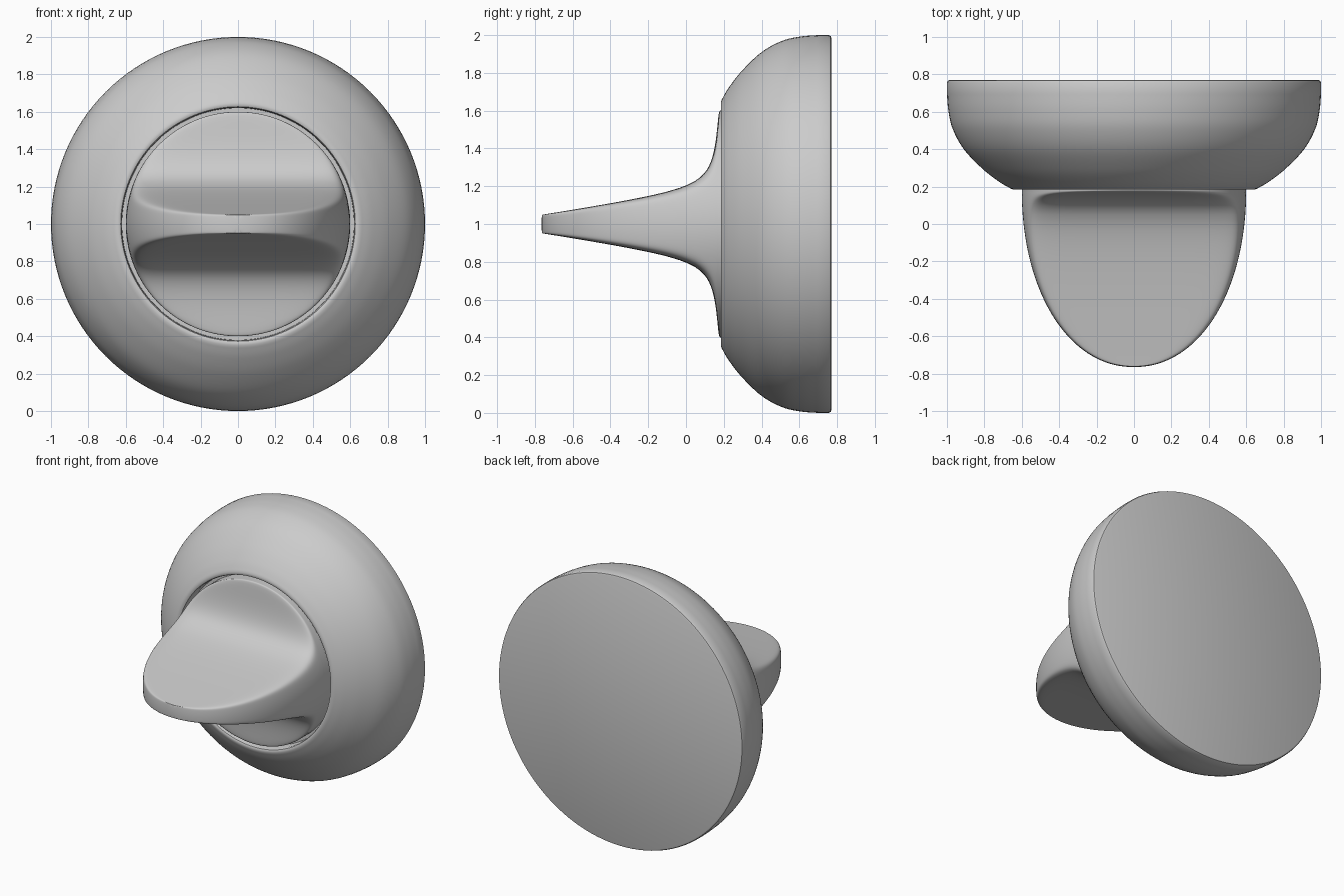
import bpy, bmesh, math

if "Cube" in bpy.data.objects:
    bpy.data.objects.remove(bpy.data.objects["Cube"])


def spline(pts, n=6):
    """Catmull-Rom curve through the points."""
    out = []
    ext = [pts[0]] + pts + [pts[-1]]
    for a, b, c, d in zip(ext, ext[1:], ext[2:], ext[3:]):
        for k in range(n):
            t = k / n
            out.append(tuple(0.5 * (2 * q + (r - p) * t + (2 * p - 5 * q + 4 * r - s) * t * t
                                    + (3 * q - p - 3 * r + s) * t ** 3)
                             for p, q, r, s in zip(a, b, c, d)))
    return out + [pts[-1]]


def loft(name, rings):
    """Skin a list of equally sized rings and cap both ends."""
    bm = bmesh.new()
    loops = [[bm.verts.new(p) for p in ring] for ring in rings]
    n = len(rings[0])
    for a, b in zip(loops, loops[1:]):
        for i in range(n):
            j = (i + 1) % n
            bm.faces.new((a[i], a[j], b[j], b[i]))
    bm.faces.new(loops[0])
    bm.faces.new(loops[-1])
    bmesh.ops.recalc_face_normals(bm, faces=bm.faces)
    mesh = bpy.data.meshes.new(name)
    bm.to_mesh(mesh)
    bm.free()
    ob = bpy.data.objects.new(name, mesh)
    bpy.context.collection.objects.link(ob)
    bpy.ops.object.select_all(action='DESELECT')
    bpy.context.view_layer.objects.active = ob
    ob.select_set(True)
    bpy.ops.object.shade_smooth_by_angle(angle=math.radians(40))
    return ob


# Round backplate: domed profile (radius, y) turned about the y axis
back_edge = [(0.985, 0.77), (0.995, 0.766), (1.0, 0.755)]
dome = spline([(1.0, 0.70), (0.993, 0.61), (0.97, 0.51), (0.91, 0.40), (0.81, 0.295),
               (0.72, 0.225), (0.66, 0.19)])
recess = [(0.648, 0.185), (0.636, 0.184), (0.627, 0.188), (0.622, 0.20), (0.62, 0.27), (0.3, 0.27)]
SEG = 128
loft("backplate", [[(r * math.cos(2 * math.pi * i / SEG), y, 1 + r * math.sin(2 * math.pi * i / SEG))
                    for i in range(SEG)] for r, y in back_edge + dome + recess])


# Thumb turn: rounded dome pinched above and below into a flared blade
def dome_radius(y):
    u = min(1, max(0, (0.19 - y) / 0.955))
    return max(0.004, 0.6 * (1 - u ** 2.1) ** (1 / 2.1))


def half_thickness(y):
    return 0.153 + 0.15 * y + 0.010 / (0.195 - y) if y < 0.188 else 2.0


def turn_ring(y, m=18, p=13):
    R, h = dome_radius(y), half_thickness(y)
    corner = min(1.2, math.asin(min(1, h / R)))
    angles = [math.asin(math.sin(corner) * math.sin(k / m * math.pi / 2)) for k in range(m)]
    cot = 1 / math.tan(corner)
    angles += [math.atan2(1, cot * (1 - (k / m) ** 1.5)) for k in range(m + 1)]
    quarter = []
    for t in angles:
        r = ((1 / R) ** p + (math.sin(t) / h) ** p) ** (-1 / p)
        quarter.append((r * math.cos(t), r * math.sin(t)))
    half = quarter + [(-x, z) for x, z in quarter[-2::-1]]
    full = half + [(x, -z) for x, z in half[-2:0:-1]]
    return [(x, y, 1 + z) for x, z in full]


levels = [0.19 - 0.955 * math.sin(math.pi / 2 * (1 - k / 40)) for k in range(36)]
levels = [y for y in levels if y < 0.05]
levels += [0.05, 0.075, 0.095, 0.11, 0.122, 0.132, 0.14, 0.147, 0.153, 0.158, 0.162, 0.166,
           0.169, 0.172, 0.1745, 0.177, 0.180, 0.184, 0.189, 0.27]
loft("thumb_turn", [turn_ring(y) for y in levels])
